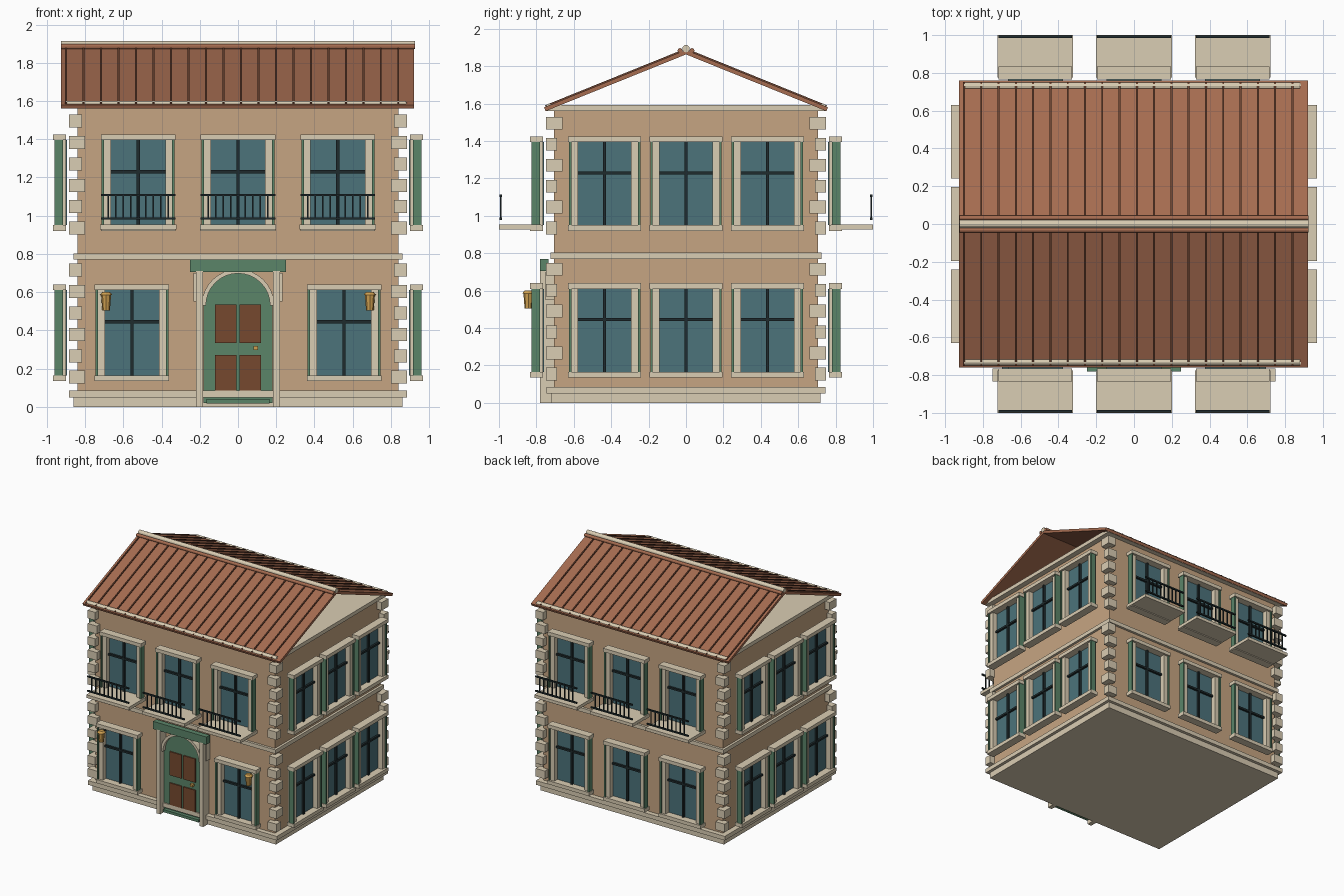
import bpy, bmesh, math
from mathutils import Matrix, Vector

if "Cube" in bpy.data.objects:
    bpy.data.objects.remove(bpy.data.objects["Cube"])

def material(name, hexcol):
    m = bpy.data.materials.new(name)
    c = [int(hexcol[i:i + 2], 16) / 255 for i in (0, 2, 4)]
    m.diffuse_color = [((v + .055) / 1.055) ** 2.4 for v in c] + [1]
    m.use_nodes = True
    m.node_tree.nodes["Principled BSDF"].inputs["Base Color"].default_value = m.diffuse_color
    return m

WALL = material("stucco", "C6A582")
CREAM = material("stone", "DACDB3")
GLASS = material("glass", "4C737B")
GREEN = material("green_paint", "5B8569")
ROOF = material("terracotta", "A66C50")
SEAM = material("roof_seam", "6A4230")
WOOD = material("door_wood", "76492F")
IRON = material("iron", "1F2B2D")
GOLD = material("brass", "CFA050")

parts = {}

def part(name, mat):
    """Mesh collecting all pieces of one named part."""
    if name not in parts:
        parts[name] = (bmesh.new(), mat)
    return parts[name][0]

def box(name, mat, lo, hi, mtx=None):
    lo, hi = Vector(lo), Vector(hi)
    size = [abs(v) for v in hi - lo]
    m = Matrix.Translation((lo + hi) / 2) @ Matrix.Diagonal((*size, 1))
    bmesh.ops.create_cube(part(name, mat), size=1, matrix=mtx @ m if mtx else m)

def rod(name, mat, center, r, length, axis='X', r2=None, seg=12):
    rot = {'X': Matrix.Rotation(math.pi / 2, 4, 'Y'), 'Z': Matrix.Identity(4)}[axis]
    bmesh.ops.create_cone(part(name, mat), cap_ends=True, segments=seg, radius1=r,
                          radius2=r if r2 is None else r2, depth=length,
                          matrix=Matrix.Translation(center) @ rot)

def prism(name, mat, pts, y0, y1):
    """Extrude an x-z outline from y0 to y1."""
    bm = part(name, mat)
    f = bm.faces.new([bm.verts.new((x, y0, z)) for x, z in pts])
    ext = bmesh.ops.extrude_face_region(bm, geom=[f])['geom']
    vs = [g for g in ext if isinstance(g, bmesh.types.BMVert)]
    bmesh.ops.translate(bm, verts=vs, vec=(0, y1 - y0, 0))
    bmesh.ops.recalc_face_normals(bm, faces=bm.faces)

WX, WY = 0.84, 0.705

# Body, plinth, belt course and cornice slab
box("walls", WALL, (-WX, -WY, 0.01), (WX, WY, 1.56))
box("plinth", CREAM, (-.86, -.72, 0), (.86, .72, .05))
box("plinth_cap", CREAM, (-.885, -.745, .05), (.885, .745, .085))
box("belt_course", CREAM, (-.86, -.725, .77), (.86, .725, .803))
box("cornice", CREAM, (-.885, -.745, 1.56), (.885, .745, 1.592))

# Corner quoins, alternating long and short
for top in (1.495, 0.715):
    for i in range(6):
        z = top - i * 0.112
        ix, iy = (.80, .69) if i % 2 else (.815, .66)
        for sx in (-1, 1):
            for sy in (-1, 1):
                box("quoins", CREAM, (sx * ix, sy * iy, z - .034),
                    (sx * .885, sy * .748, z + .034))

# Wall frames: local x runs along the wall, local -y points outward
def face(angle, dist):
    return Matrix.Rotation(angle, 4, 'Z') @ Matrix.Translation((0, -dist, 0))

FRONT, BACK = face(0, WY), face(math.pi, WY)
RIGHT, LEFT = face(math.pi / 2, WX), face(-math.pi / 2, WX)

def window(f, u, z0):
    z1 = z0 + 0.445
    def b(name, mat, x0, x1, n0, n1, za, zb):
        box(name, mat, (u + x0, -n0, za), (u + x1, -n1, zb), f)
    b("window_glass", GLASS, -.145, .145, .055, .068, z0, z1)
    b("window_bars", IRON, -.008, .008, .068, .085, z0, z1)
    b("window_bars", IRON, -.145, .145, .068, .085, z0 + .272, z0 + .288)
    b("window_lintels", CREAM, -.195, .195, .06, .128, z1, z1 + .03)
    b("window_sills", CREAM, -.195, .195, .06, .128, z0 - .03, z0)
    for s in (-1, 1):
        b("window_jambs", CREAM, s * .142, s * .178, .06, .11, z0, z1)
        b("shutters", GREEN, s * .178, s * .191, .075, .12, z0, z1)

def balcony(f, u):
    box("balcony_slabs", CREAM, (u - .2, -.07, .927), (u + .2, -.295, .953), f)
    for z in (.985, 1.108):
        box("balcony_rails", IRON, (u - .195, -.28, z - .006), (u + .195, -.292, z + .006), f)
    for i in range(9):
        x = u - .156 + i * .039
        box("balcony_balusters", IRON, (x - .004, -.282, .985), (x + .004, -.29, 1.108), f)

for f in (RIGHT, LEFT):
    for u in (-.435, 0, .435):
        window(f, u, .95)
        window(f, u, .165)
for f in (FRONT, BACK):
    for u in (-.522, 0, .522):
        window(f, u, .95)
        balcony(f, u)
for u in (-.522, 0, .522):
    window(BACK, u, .165)
for u in (-.555, .555):
    window(FRONT, u, .165)

# Front door with arched surround
def arc(r, cz=.53, n=16):
    return [(r * math.cos(math.pi * i / n), cz + r * math.sin(math.pi * i / n))
            for i in range(n + 1)]

prism("door", GREEN, [(-.18, .02), (.18, .02)] + arc(.18), -.70, -.735)
prism("door_arch", CREAM, arc(.19) + arc(.168)[::-1], -.70, -.765)
for s in (-1, 1):
    box("door_pilasters", CREAM, (s * .183, -.70, 0), (s * .22, -.78, .71))
    box("door_brackets", CREAM, (s * .22, -.70, .55), (s * .232, -.75, .70))
    # Panels
    for za, zb in ((.085, .27), (.335, .535)):
        box("door_panels", WOOD, (s * .008, -.73, za), (s * .12, -.745, zb))
box("door_handle", GOLD, (.08, -.73, .298), (.105, -.76, .318))
box("door_threshold", GREEN, (-.165, -.70, .018), (.165, -.765, .04))
box("sign_board", GREEN, (-.25, -.735, .705), (.25, -.78, .77))

# Wall lanterns
for s in (-1, 1):
    x = s * .69
    rod("lantern_bodies", GOLD, (x, -.843, .545), .02, .08, 'Z', .026, 8)
    rod("lantern_caps", GOLD, (x, -.843, .592), .034, .016, 'Z', .02, 8)
    box("lantern_arms", IRON, (x - .006, -.77, .58), (x + .006, -.84, .592))

# Roof slopes with seams and eave roll
slope = math.atan2(.305, .755)
length = math.hypot(.305, .755)
for s in (-1, 1):
    m = Matrix.Translation((0, 0, 1.875)) @ Matrix.Rotation(-s * slope, 4, 'X')
    box("roof_slopes", ROOF, (-.926, 0, -.011), (.922, s * length, .011), m)
    for i in range(20):
        x = -.9 + i * .0915
        box("roof_seams", SEAM, (x - .005, s * .03, .008), (x + .005, s * (length - .01), .019), m)
    rod("eave_rolls", CREAM, (-.01, s * .73, 1.582), .019, 1.78)
    rod("ridge_rolls", ROOF, (0, s * .032, 1.884), .013, 1.85)
rod("ridge_cap", CREAM, (0, 0, 1.894), .02, 1.85)

# Turn the collected pieces into objects
for name, (bm, mat) in parts.items():
    me = bpy.data.meshes.new(name)
    bm.to_mesh(me)
    bm.free()
    me.materials.append(mat)
    ob = bpy.data.objects.new(name, me)
    bpy.context.collection.objects.link(ob)
